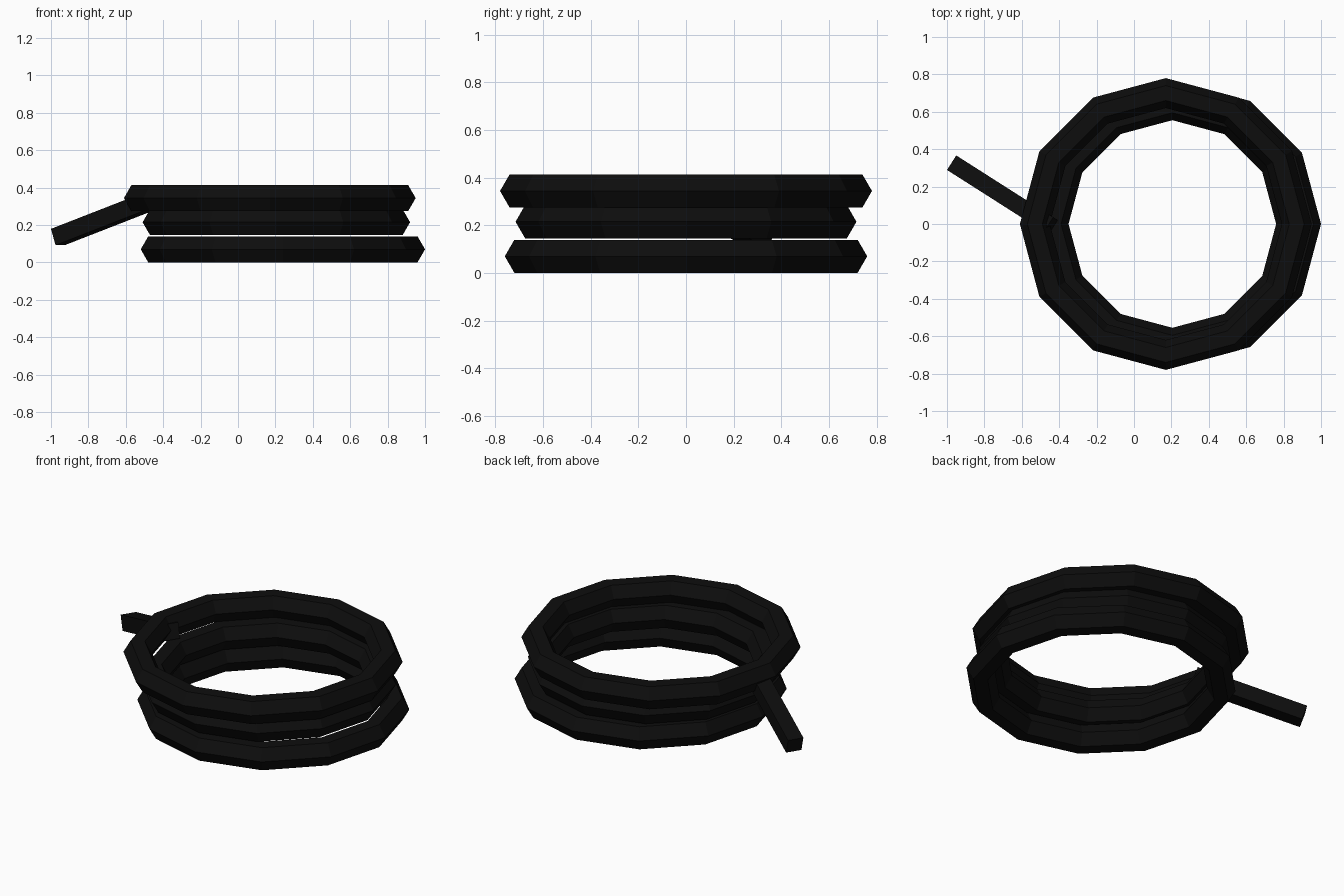
import bpy, math
from mathutils import Vector

if "Cube" in bpy.data.objects:
    bpy.data.objects.remove(bpy.data.objects["Cube"])

rubber = bpy.data.materials.new("black rubber")
rubber.diffuse_color = (0.004, 0.004, 0.004, 1)
rubber.use_nodes = True
rubber.node_tree.nodes["Principled BSDF"].inputs["Base Color"].default_value = rubber.diffuse_color

# Three stacked loops of hose: 12 segments, hexagonal section
def hose_loop(name, x, z, radius):
    bpy.ops.mesh.primitive_torus_add(location=(x, 0, z), major_segments=12, minor_segments=6,
                                     major_radius=radius, minor_radius=0.08)
    ob = bpy.context.object
    ob.name = name
    ob.data.materials.append(rubber)
    ob.data.shade_flat()

hose_loop("bottom_loop", 0.24, 0.07, 0.68)
hose_loop("middle_loop", 0.205, 0.215, 0.635)
hose_loop("top_loop", 0.17, 0.344, 0.70)

# Loose square-section end, sloping down and away from the coil
outer = Vector((-0.963, 0.32, 0.136))
inner = Vector((-0.445, -0.01, 0.338))
axis = inner - outer
bpy.ops.mesh.primitive_cube_add(size=1, location=(outer + inner) / 2)
end = bpy.context.object
end.name = "loose_end"
end.scale = (axis.length, 0.092, 0.092)
end.rotation_euler = (0, -math.asin(axis.z / axis.length), math.atan2(axis.y, axis.x))
end.data.materials.append(rubber)
